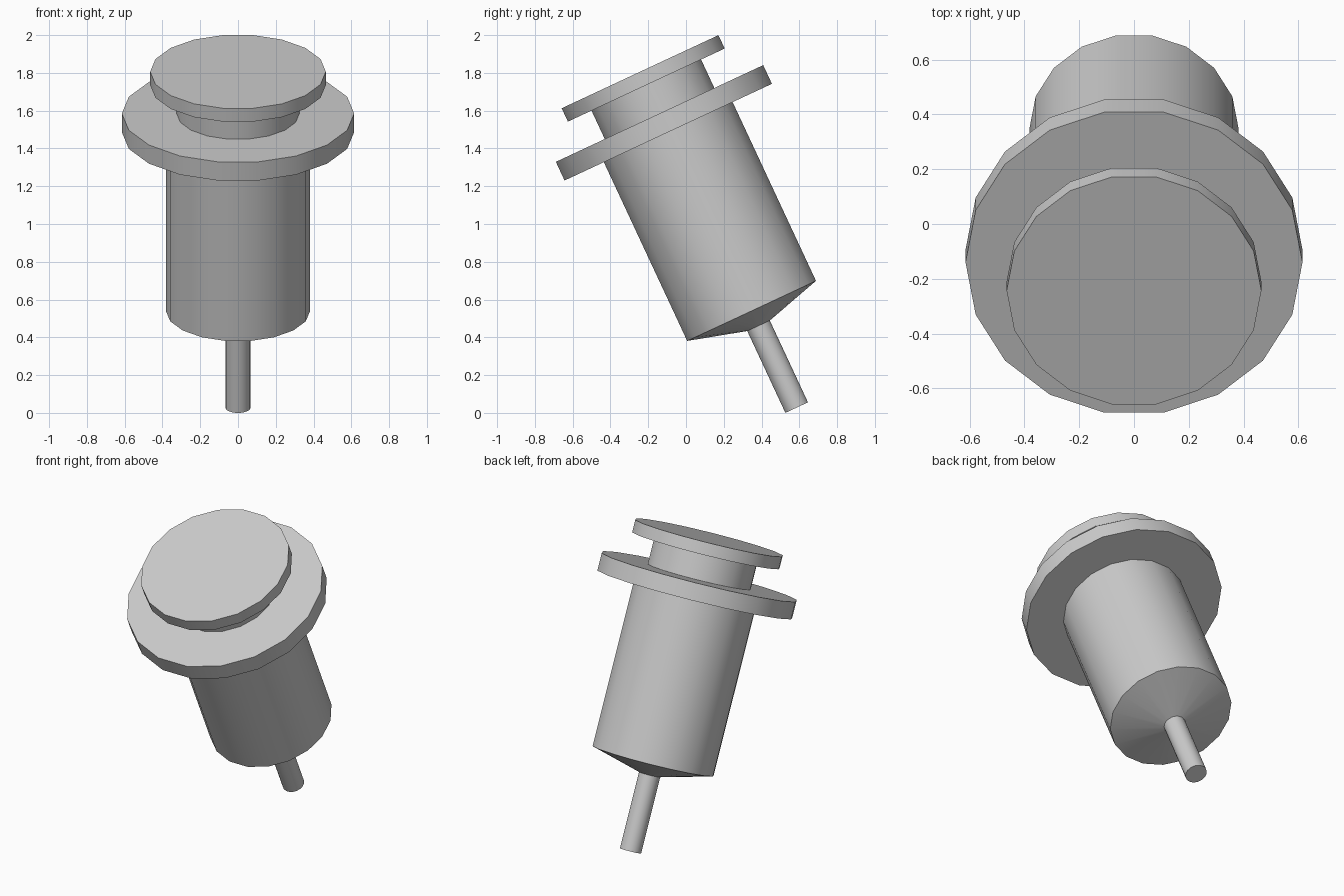
import bpy, bmesh, math
from mathutils import Matrix

if "Cube" in bpy.data.objects:
    bpy.data.objects.remove(bpy.data.objects["Cube"])

SIDES = 18
# Everything turns about one axis, tilted 25 degrees, starting at the nozzle tip
TILT = Matrix.Translation((0, 0.586, 0.028)) @ Matrix.Rotation(math.radians(25), 4, 'X')


def lathe(name, profile, cap_start=True, cap_end=True):
    """Revolve (radius, height) points into a mesh with optional end caps."""
    bm = bmesh.new()
    rings = []
    for r, h in profile:
        rings.append([bm.verts.new((r * math.cos(2 * math.pi * i / SIDES),
                                    r * math.sin(2 * math.pi * i / SIDES), h))
                      for i in range(SIDES)])
    for a, b in zip(rings, rings[1:]):
        for i in range(SIDES):
            j = (i + 1) % SIDES
            bm.faces.new((a[i], a[j], b[j], b[i]))
    if cap_start:
        bm.faces.new(rings[0][::-1])
    if cap_end:
        bm.faces.new(rings[-1])
    mesh = bpy.data.meshes.new(name)
    bm.to_mesh(mesh)
    bm.free()
    obj = bpy.data.objects.new(name, mesh)
    bpy.context.collection.objects.link(obj)
    obj.matrix_world = TILT
    bpy.ops.object.select_all(action='DESELECT')
    obj.select_set(True)
    bpy.context.view_layer.objects.active = obj
    bpy.ops.object.shade_smooth_by_angle(angle=math.radians(30))
    return obj


# Nozzle, conical base, barrel and finger flange
lathe("barrel", [(0.067, 0), (0.067, 0.478), (0.382, 0.565), (0.382, 1.609),
                 (0.615, 1.609), (0.615, 1.718), (0.325, 1.718)], cap_end=False)

# Plunger neck and thumb disc
lathe("plunger", [(0.325, 1.718), (0.325, 1.884), (0.465, 1.884), (0.465, 1.962)],
      cap_start=False)
